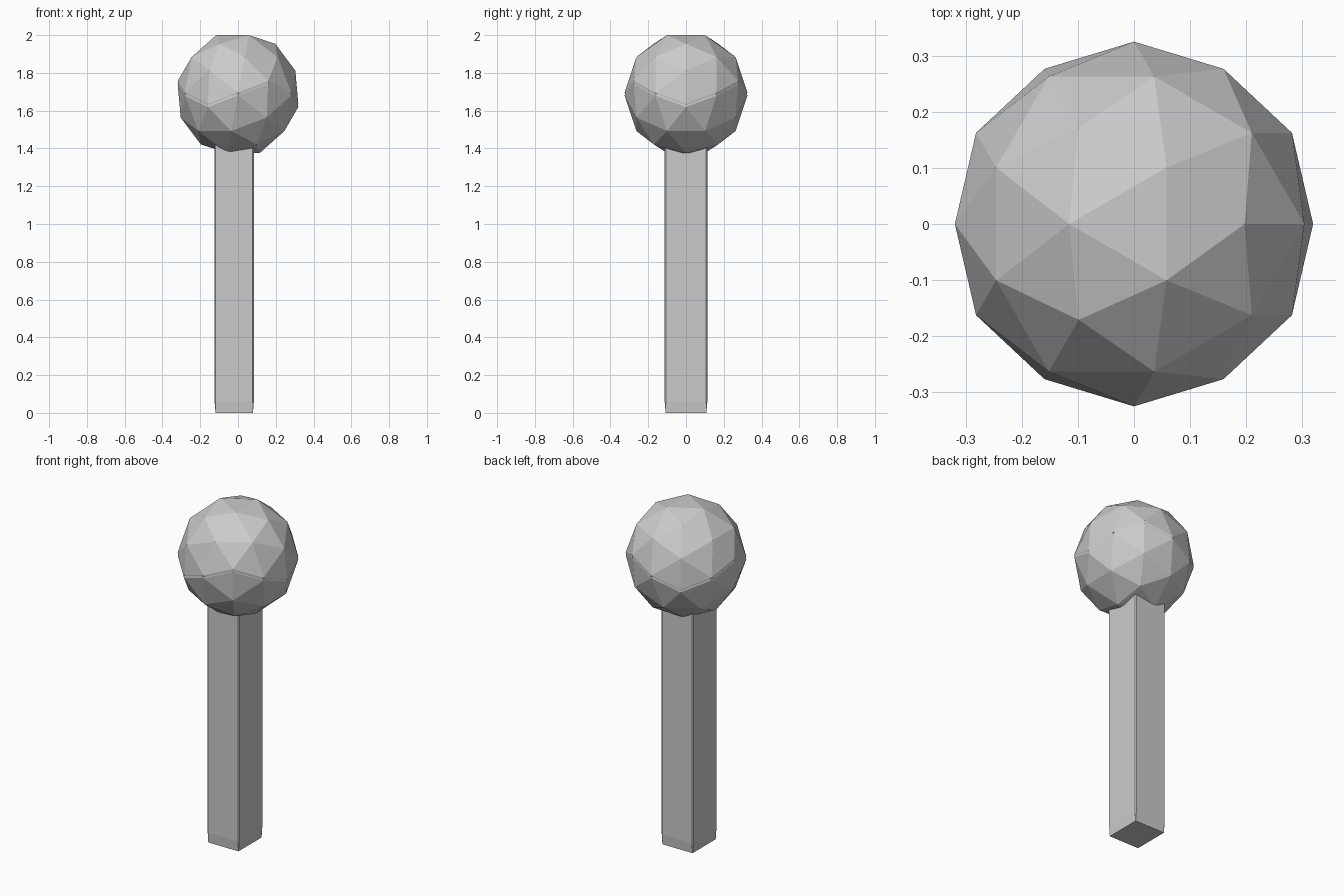
import bpy, bmesh, math

if "Cube" in bpy.data.objects:
    bpy.data.objects.remove(bpy.data.objects["Cube"])


def finish(name, bm):
    bmesh.ops.recalc_face_normals(bm, faces=bm.faces)
    mesh = bpy.data.meshes.new(name)
    bm.to_mesh(mesh)
    bm.free()
    obj = bpy.data.objects.new(name, mesh)
    bpy.context.collection.objects.link(obj)
    return obj


def ball(name, z, radius=0.325):
    # Faceted ball, turned so that one triangle lies flat on top
    bm = bmesh.new()
    bmesh.ops.create_icosphere(bm, subdivisions=2, radius=radius)
    obj = finish(name, bm)
    obj.rotation_euler.y = math.radians(37.38)
    obj.location.z = z
    return obj


def post(name, cx, hx, hy, chamfer, z_taper, z_top):
    # Square post with narrow corner chamfers that run out at the foot
    bm = bmesh.new()
    signs = [(1, 1), (-1, 1), (-1, -1), (1, -1)]
    foot = [bm.verts.new((cx + sx * (hx - 0.005), sy * (hy - 0.005), 0))
            for sx, sy in signs]

    def ring(z):
        verts = []
        for sx, sy in signs:
            pair = [(hx, hy - chamfer), (hx - chamfer, hy)]
            if sx * sy < 0:
                pair.reverse()
            verts += [bm.verts.new((cx + sx * x, sy * y, z)) for x, y in pair]
        return verts

    low, high = ring(z_taper), ring(z_top)
    for i in range(8):
        j = (i + 1) % 8
        bm.faces.new((low[i], low[j], high[j], high[i]))
    for i in range(4):
        j = (i + 1) % 4
        bm.faces.new((foot[i], low[2 * i + 1], low[2 * i]))
        bm.faces.new((foot[i], foot[j], low[2 * j], low[2 * i + 1]))
    bm.faces.new(foot)
    bm.faces.new(high)
    return finish(name, bm)


# Two nearly coincident balls leave the zigzag seam around the middle
ball("upper_ball", 1.696)
ball("lower_ball", 1.680)

# Post, slightly off centre under the ball
post("post", -0.02, 0.104, 0.113, 0.006, 0.06, 1.5)
